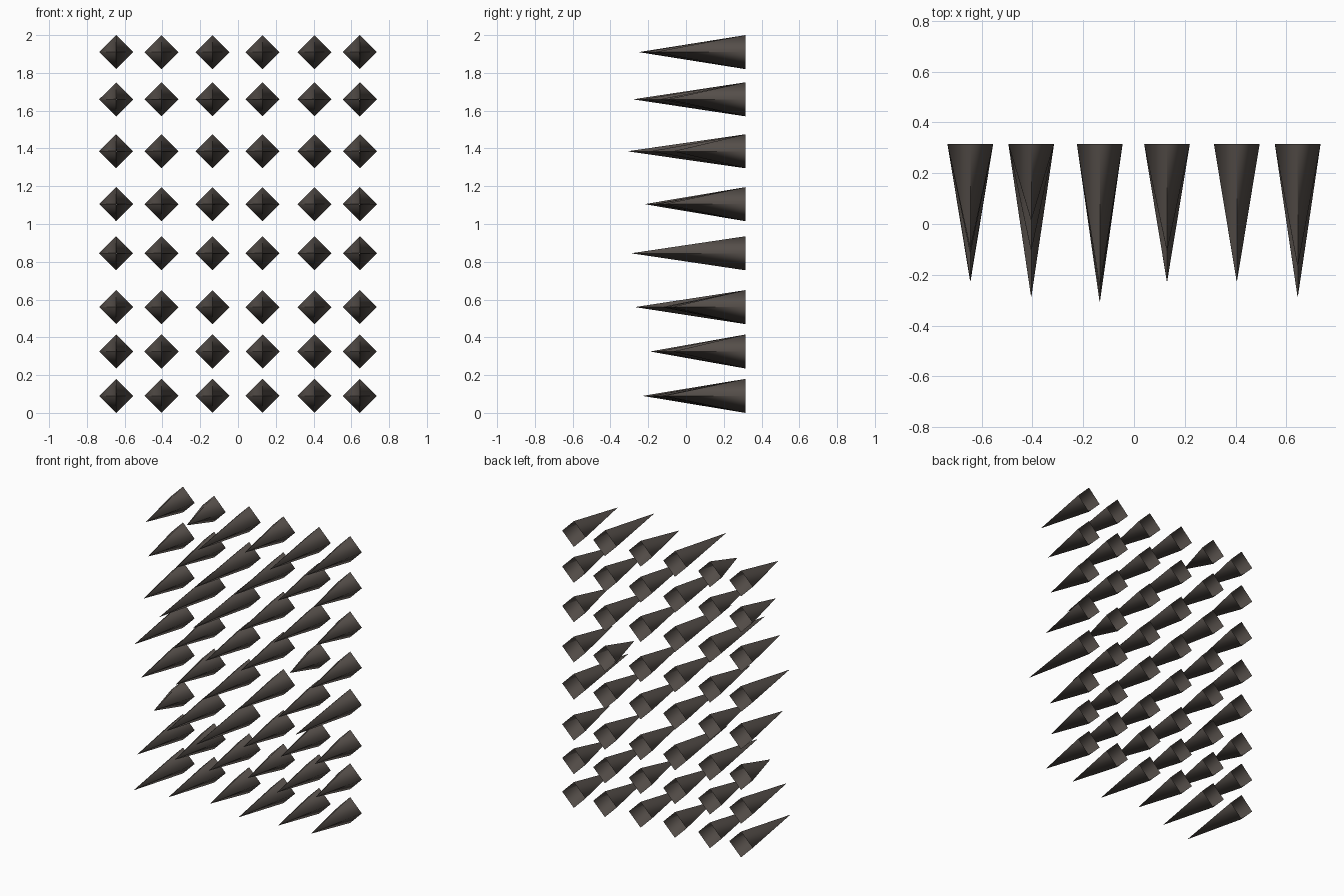
import bpy, bmesh, math
from mathutils import Matrix

if "Cube" in bpy.data.objects:
    bpy.data.objects.remove(bpy.data.objects["Cube"], do_unlink=True)

RADIUS = 0.09
BACK = 0.315

# Dark stone material
stone = bpy.data.materials.new("dark_stone")
stone.use_nodes = True
colour = (0.09, 0.076, 0.067, 1)
stone.diffuse_color = colour
bsdf = next(n for n in stone.node_tree.nodes if n.type == "BSDF_PRINCIPLED")
bsdf.inputs["Base Color"].default_value = colour

# One open-backed, four-sided spike of unit length
mesh = bpy.data.meshes.new("spike")
bm = bmesh.new()
bmesh.ops.create_cone(bm, cap_ends=False, segments=4, radius1=RADIUS,
                      radius2=RADIUS / 100, depth=1,
                      matrix=Matrix.Translation((0, 0, 0.5)))
bmesh.ops.recalc_face_normals(bm, faces=bm.faces)
for face in bm.faces:
    face.smooth = True
bm.to_mesh(mesh)
bm.free()
mesh.materials.append(stone)

# Columns from right to left, rows from top to bottom
columns = (-0.645, -0.405, -0.135, 0.13, 0.405, 0.645)
rows = (1.91, 1.66, 1.385, 1.105, 0.845, 0.56, 0.325, 0.09)

# Spike lengths in hundredths, one string per row
lengths = (
    "41 30 56 42 54 48",
    "38 42 59 54 45 41",
    "43 60 62 48 50 38",
    "53 44 48 47 32 43",
    "46 42 50 50 45 60",
    "32 52 58 44 42 39",
    "50 43 44 39 46 38",
    "54 50 43 49 45 43",
)

# Grid of forward-pointing spikes
for r, (z, line) in enumerate(zip(rows, lengths), 1):
    for c, (x, length) in enumerate(zip(columns, line.split()), 1):
        spike = bpy.data.objects.new(f"spike_row{r}_column{c}", mesh)
        spike.location = (x, BACK, z)
        spike.rotation_euler = (math.pi / 2, 0, 0)
        spike.scale = (1, 1, int(length) / 100)
        bpy.context.collection.objects.link(spike)
